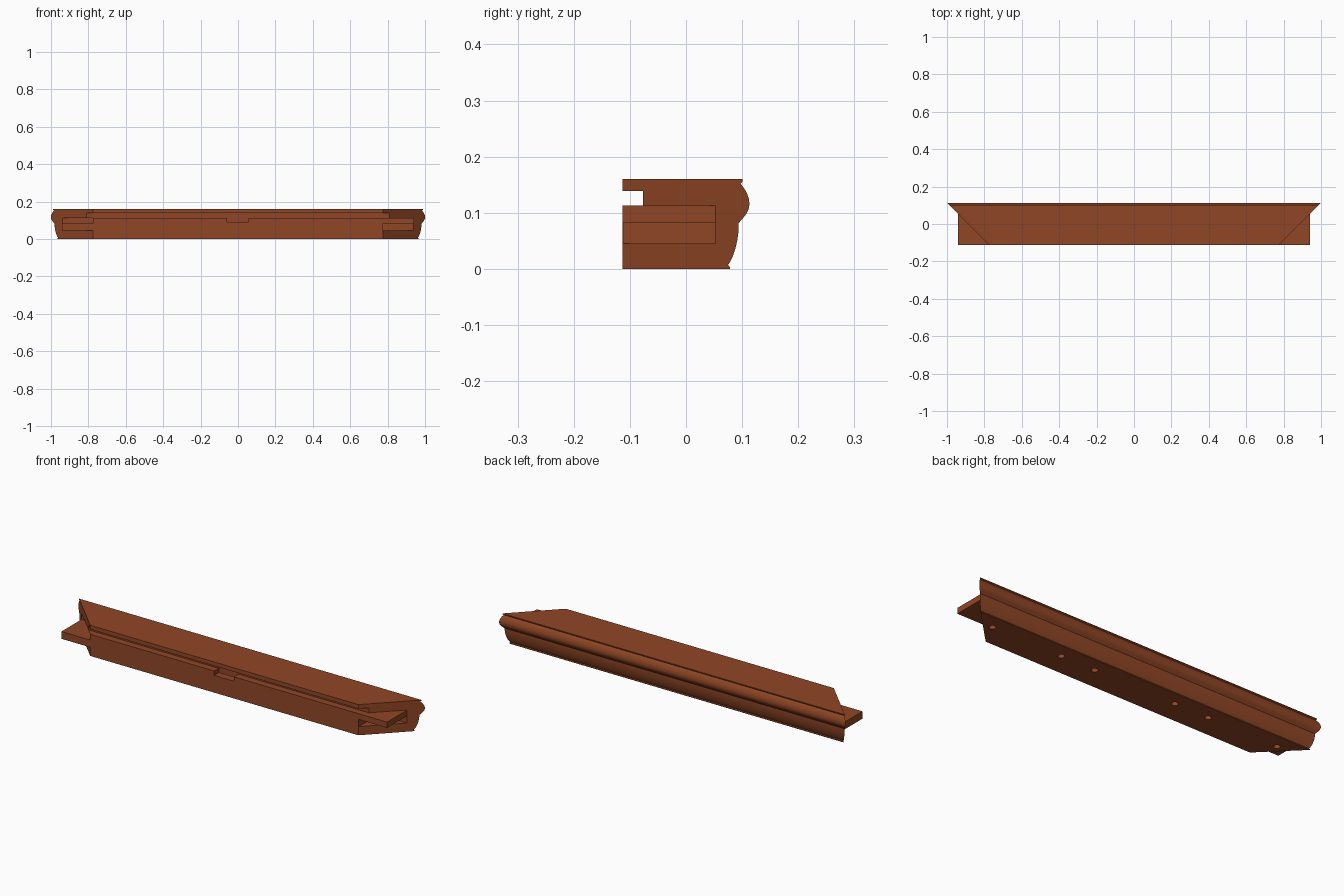
import bpy, bmesh, math
from mathutils import Vector
from mathutils.geometry import interpolate_bezier

if "Cube" in bpy.data.objects:
    bpy.data.objects.remove(bpy.data.objects["Cube"])

FRONT, BACK = -0.113, 0.113
MITRE = 0.887            # x of the mitred end at y = 0

wood = bpy.data.materials.new("red brown wood")
wood.diffuse_color = (0.28, 0.062, 0.019, 1)
wood.use_nodes = True
wood.node_tree.nodes["Principled BSDF"].inputs["Base Color"].default_value = wood.diffuse_color


def finish(bm, name):
    bmesh.ops.recalc_face_normals(bm, faces=bm.faces)
    me = bpy.data.meshes.new(name)
    bm.to_mesh(me)
    bm.free()
    me.materials.append(wood)
    ob = bpy.data.objects.new(name, me)
    bpy.context.collection.objects.link(ob)
    return ob


def prism(bm, lower, upper):
    """Closed solid between two matching outlines."""
    a = [bm.verts.new(p) for p in lower]
    b = [bm.verts.new(p) for p in upper]
    bm.faces.new(a[::-1])
    bm.faces.new(b)
    for i in range(len(a)):
        j = (i + 1) % len(a)
        bm.faces.new((a[i], a[j], b[j], b[i]))


def slab(bm, outline, z0, z1):
    prism(bm, [(x, y, z0) for x, y in outline], [(x, y, z1) for x, y in outline])


def box(bm, x0, x1, y0, y1, z0, z1):
    slab(bm, [(x0, y0), (x1, y0), (x1, y1), (x0, y1)], z0, z1)


def curve(a, b, c, d, n=8):
    pts = [Vector((p[0], p[1], 0)) for p in (a, b, c, d)]
    return [(p.x, p.y) for p in interpolate_bezier(*pts, n)]


# Rail profile (y, z): grooved front, moulded back
profile = [(FRONT, 0), (FRONT, 0.113), (-0.077, 0.113), (-0.077, 0.139),
           (FRONT, 0.139), (FRONT, 0.16), (0.101, 0.16), (0.101, 0.156)]
profile += curve((0.097, 0.152), (0.106, 0.142), (0.113, 0.130), (BACK, 0.115))
profile += curve((0.112, 0.108), (0.109, 0.098), (0.103, 0.092), (0.094, 0.082))
profile += curve((0.094, 0.074), (0.093, 0.050), (0.086, 0.022), (0.075, 0.007))
profile += [(0.078, 0.003), (0.078, 0)]

# Mitred rail
bm = bmesh.new()
prism(bm, [(-MITRE - y, y, z) for y, z in profile],
      [(MITRE + y, y, z) for y, z in profile])
rail = finish(bm, "mitred_rail")

# Cutters: corner pockets, front notch and round holes underneath
bm = bmesh.new()
box(bm, 0.775, 1.2, -0.2, 0.052, 0.045, 0.083)
box(bm, -1.2, -0.775, -0.2, 0.052, 0.083, 0.1128)
box(bm, -0.058, 0.055, -0.2, -0.075, 0.09, 0.12)
for hx in (0.235, 0.43, 0.833):
    for s in (-1, 1):
        ring = [(s * hx + 0.016 * math.cos(t * math.tau / 20),
                 0.004 + 0.016 * math.sin(t * math.tau / 20)) for t in range(20)]
        slab(bm, ring, -0.02, 0.035)
cutter = finish(bm, "joint_cutter")
cutter.hide_render = True

mod = rail.modifiers.new("joints", 'BOOLEAN')
mod.operation = 'DIFFERENCE'
mod.solver = 'EXACT'
mod.object = cutter
bpy.context.view_layer.objects.active = rail
rail.select_set(True)
bpy.ops.object.modifier_apply(modifier=mod.name)
bpy.data.objects.remove(cutter)
bpy.ops.object.shade_smooth_by_angle(angle=math.radians(30))

# Half-lap corner tongues, staggered in height on the two ends
for name, s, z0, z1 in (("right_tongue", 1, 0.083, 0.113),
                        ("left_tongue", -1, 0.045, 0.083)):
    bm = bmesh.new()
    slab(bm, [(s * 0.774, FRONT), (s * 0.94, FRONT), (s * 0.94, 0.053)], z0, z1)
    finish(bm, name)
